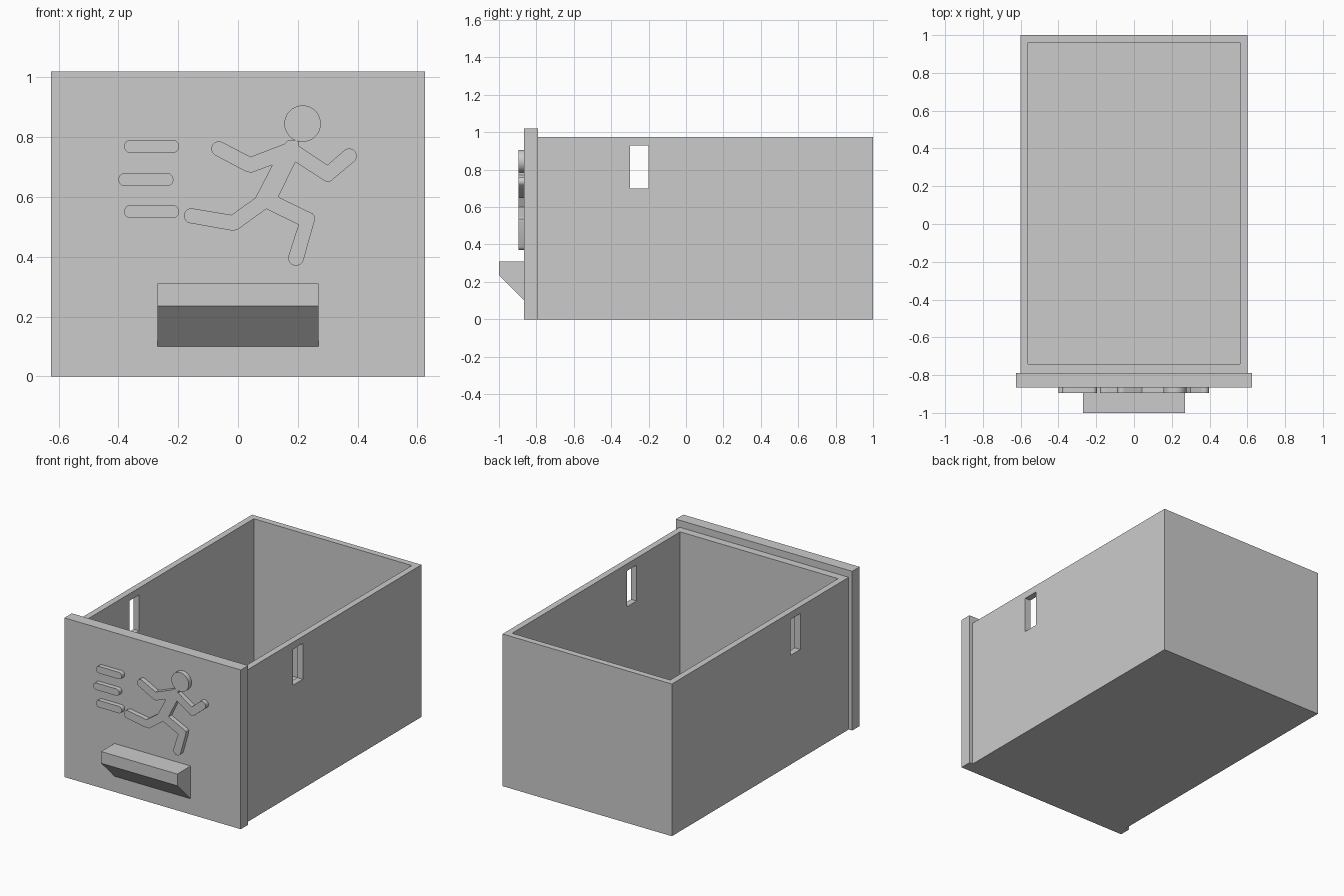
import bpy, bmesh, math
from mathutils import Vector

if "Cube" in bpy.data.objects:
    bpy.data.objects.remove(bpy.data.objects["Cube"], do_unlink=True)

grey = bpy.data.materials.new("light_grey")
grey.use_nodes = True
grey.diffuse_color = (0.6, 0.6, 0.6, 1)
grey.node_tree.nodes["Principled BSDF"].inputs["Base Color"].default_value = (0.6, 0.6, 0.6, 1)


def finish(name, bm):
    bmesh.ops.recalc_face_normals(bm, faces=bm.faces[:])
    mesh = bpy.data.meshes.new(name)
    bm.to_mesh(mesh)
    bm.free()
    mesh.materials.append(grey)
    obj = bpy.data.objects.new(name, mesh)
    bpy.context.collection.objects.link(obj)
    return obj


def prism(name, points, depth):
    """Extrude a closed outline of 3D points along the depth vector."""
    bm = bmesh.new()
    face = bm.faces.new([bm.verts.new(p) for p in points])
    extruded = bmesh.ops.extrude_face_region(bm, geom=[face], use_keep_orig=True)
    moved = [v for v in extruded["geom"] if isinstance(v, bmesh.types.BMVert)]
    bmesh.ops.translate(bm, verts=moved, vec=Vector(depth))
    return finish(name, bm)


def box(name, x, y, z):
    base = [(x[0], y[0], z[0]), (x[1], y[0], z[0]), (x[1], y[1], z[0]), (x[0], y[1], z[0])]
    return prism(name, base, (0, 0, z[1] - z[0]))


def cut(target, cutter):
    cutter.hide_render = True
    mod = target.modifiers.new("cut", "BOOLEAN")
    mod.operation = "DIFFERENCE"
    mod.solver = "EXACT"
    mod.object = cutter
    bpy.context.view_layer.objects.active = target
    bpy.ops.object.modifier_apply(modifier=mod.name)
    bpy.data.objects.remove(cutter, do_unlink=True)


def arc(cx, cz, r, start, sweep=-180, steps=12):
    """Clockwise arc in the front plane."""
    angles = [math.radians(start + sweep * i / steps) for i in range(steps + 1)]
    return [(cx + r * math.cos(a), cz + r * math.sin(a)) for a in angles]


PANEL_FRONT = -0.865


def relief(name, outline):
    """Raised flat shape on the front panel, with smooth rounded ends."""
    obj = prism(name, [(x, PANEL_FRONT + 0.004, z) for x, z in outline], (0, -0.034, 0))
    bpy.ops.object.select_all(action="DESELECT")
    obj.select_set(True)
    bpy.context.view_layer.objects.active = obj
    bpy.ops.object.shade_smooth_by_angle(angle=math.radians(25))
    return obj


# Open drawer box with a slot through both side walls
body = box("drawer_box", (-0.6, 0.6), (-0.79, 1.0), (0, 0.975))
cut(body, box("cavity_cutter", (-0.56, 0.56), (-0.74, 0.96), (0.04, 1.2)))
cut(body, box("slot_cutter", (-0.8, 0.8), (-0.3, -0.2), (0.7, 0.93)))

# Front panel
box("front_panel", (-0.625, 0.625), (PANEL_FRONT, -0.79), (0, 1.02))

# Wedge shaped pull handle
handle = [(PANEL_FRONT, 0.10), (-1.0, 0.235), (-1.0, 0.31), (PANEL_FRONT, 0.31)]
prism("handle", [(-0.27, y, z) for y, z in handle], (0.54, 0, 0))

# Running figure: head, then body outline traced clockwise from the rear hand
relief("runner_head", arc(0.216, 0.845, 0.061, 0, -350, 35))
runner = arc(-0.064, 0.761, 0.025, -118)
runner += [(0.042, 0.734), (0.156, 0.778), (0.166, 0.789), (0.186, 0.791),
           (0.202, 0.785), (0.202, 0.771), (0.299, 0.707)]
runner += arc(0.372, 0.737, 0.025, 130)
runner += [(0.309, 0.652), (0.299, 0.649), (0.289, 0.654), (0.192, 0.717),
           (0.135, 0.600), (0.250, 0.544), (0.257, 0.535), (0.256, 0.520)]
runner += arc(0.194, 0.396, 0.026, -15)
runner += [(0.202, 0.507), (0.095, 0.560), (-0.002, 0.490), (-0.018, 0.487)]
runner += arc(-0.156, 0.537, 0.025, -100)
runner += [(-0.022, 0.540), (0.058, 0.597), (0.115, 0.707), (0.045, 0.681), (0.028, 0.684)]
relief("runner_body", runner)

# Speed lines behind the figure
for i, (left, z) in enumerate([(-0.381, 0.769), (-0.40, 0.658), (-0.381, 0.551)]):
    r = 0.022
    relief(f"speed_line_{i + 1}",
           arc(left + r, z, r, -90) + arc(left + 0.184 - r, z, r, 90))
